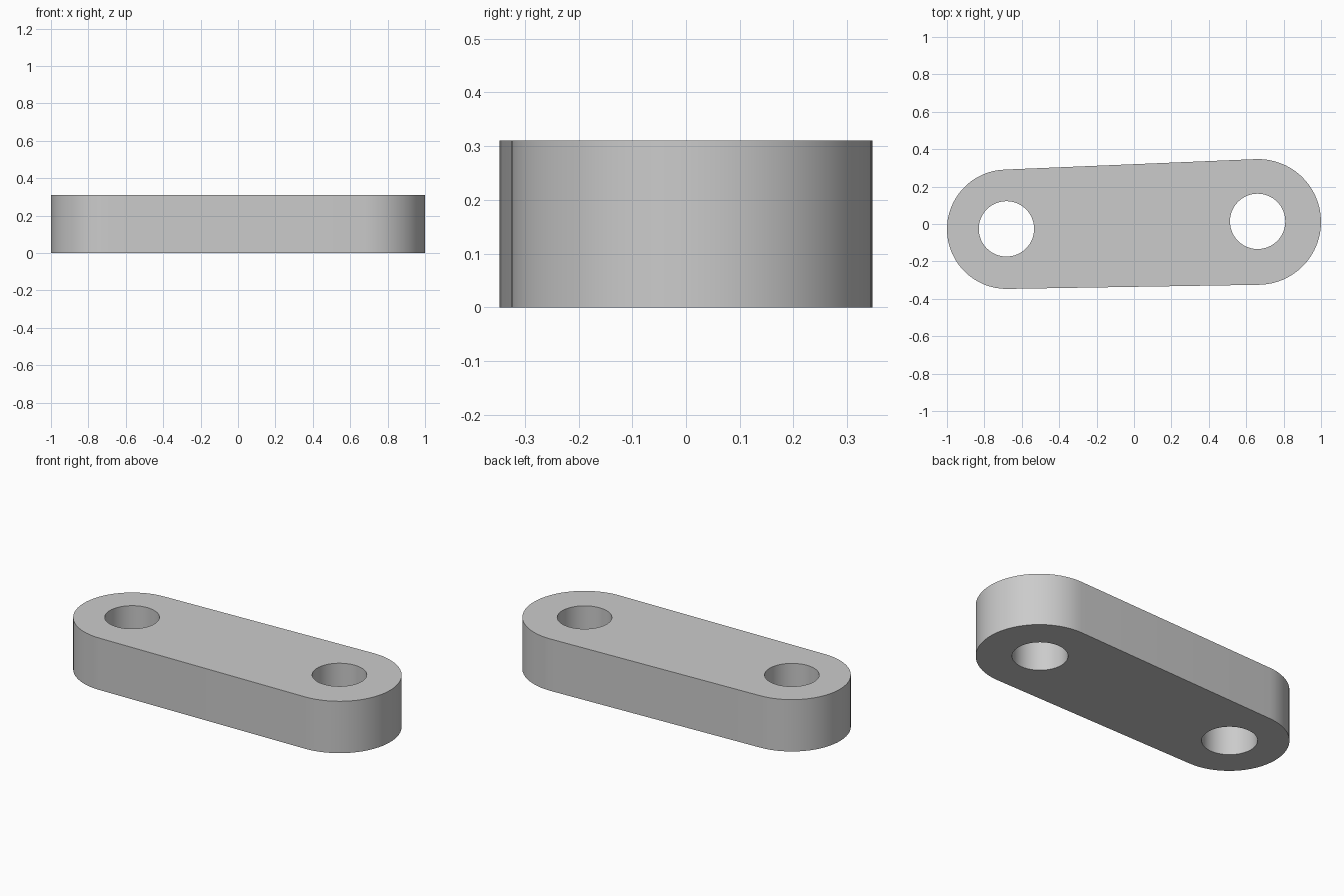
import bpy, bmesh
from math import acos, atan2, cos, sin, pi, hypot, radians

default = bpy.data.objects.get("Cube")
if default:
    bpy.data.objects.remove(default)

HEIGHT = 0.31
HOLE_RADIUS = 0.148
SEGMENTS = 64
# Each end: centre x, centre y, radius
SMALL_END = (-0.681, -0.028, 0.319)
LARGE_END = (0.664, 0.011, 0.336)


def arc(centre_x, centre_y, radius, start, stop, count):
    step = (stop - start) / count
    return [(centre_x + radius * cos(start + step * i),
             centre_y + radius * sin(start + step * i)) for i in range(count + 1)]


def add_loop(bm, points):
    verts = [bm.verts.new((x, y, 0)) for x, y in points]
    return [bm.edges.new((v, verts[i - 1])) for i, v in enumerate(verts)]


# Outer outline: two end arcs joined by their common tangents
(ax, ay, ar), (bx, by, br) = SMALL_END, LARGE_END
axis = atan2(by - ay, bx - ax)
spread = acos((ar - br) / hypot(bx - ax, by - ay))
outline = arc(*LARGE_END, axis - spread, axis + spread, SEGMENTS // 2)
outline += arc(*SMALL_END, axis + spread, axis - spread + 2 * pi, SEGMENTS // 2)

# Flat plate with two pin holes, extruded to full thickness
bm = bmesh.new()
edges = add_loop(bm, outline)
for x, y in ((-0.682, -0.026), (0.661, 0.014)):
    edges += add_loop(bm, arc(x, y, HOLE_RADIUS, 0, 2 * pi, SEGMENTS)[:-1])
bmesh.ops.triangle_fill(bm, edges=edges, use_beauty=True)
result = bmesh.ops.extrude_face_region(bm, geom=bm.faces[:], use_keep_orig=True)
top = [g for g in result["geom"] if isinstance(g, bmesh.types.BMVert)]
bmesh.ops.translate(bm, verts=top, vec=(0, 0, HEIGHT))
bmesh.ops.recalc_face_normals(bm, faces=bm.faces[:])
mesh = bpy.data.meshes.new("link_plate")
bm.to_mesh(mesh)
bm.free()

# Plain grey metal
grey = bpy.data.materials.new("grey_metal")
grey.use_nodes = True
colour = (0.6, 0.6, 0.6, 1)
grey.diffuse_color = colour
grey.node_tree.nodes["Principled BSDF"].inputs["Base Color"].default_value = colour
mesh.materials.append(grey)

link = bpy.data.objects.new("link_plate", mesh)
bpy.context.collection.objects.link(link)
bpy.context.view_layer.objects.active = link
link.select_set(True)
bpy.ops.object.shade_smooth_by_angle(angle=radians(30))
